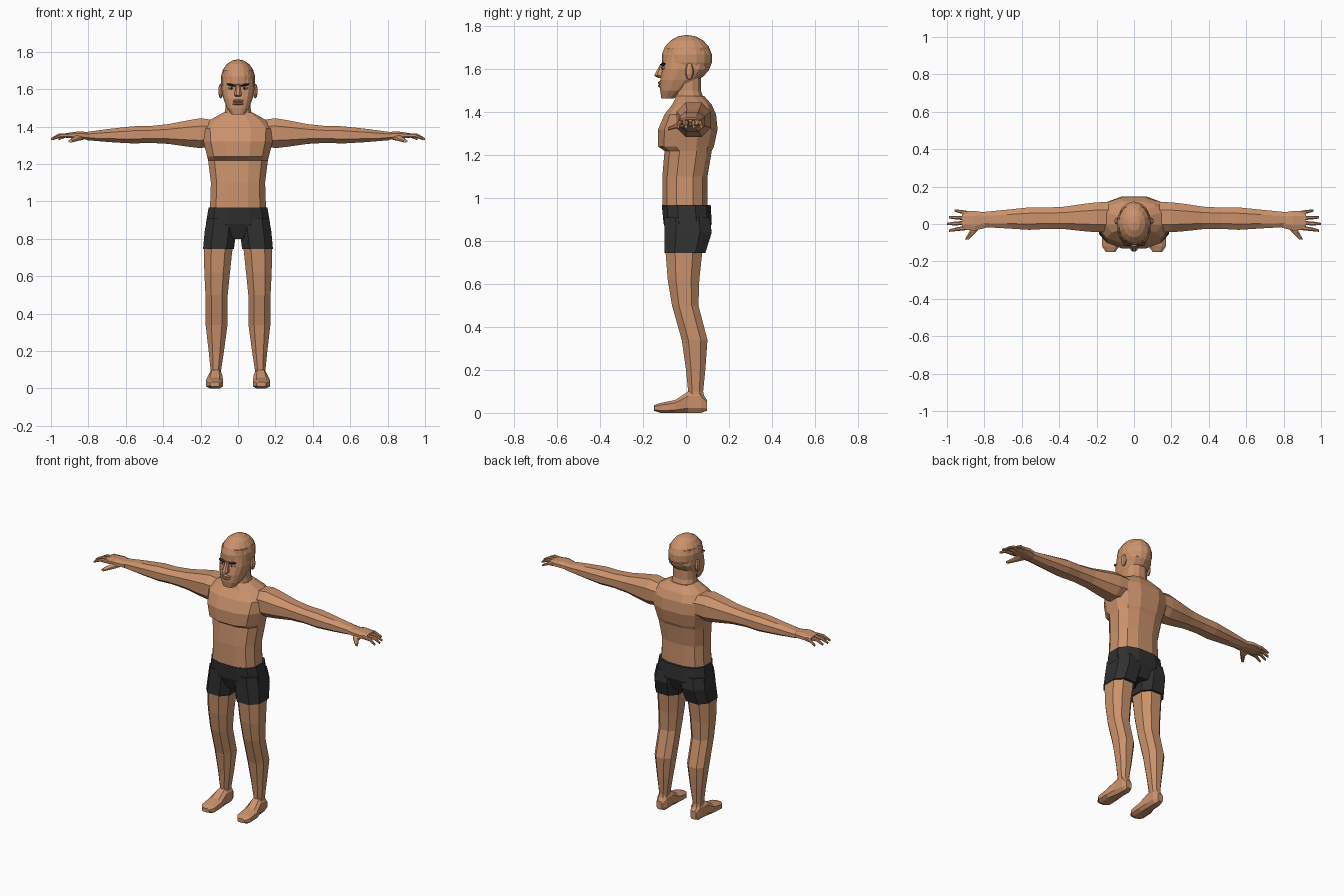
import bpy, bmesh, math
from mathutils import Euler, Matrix

cube = bpy.data.objects.get("Cube")
if cube:
    bpy.data.objects.remove(cube)


def material(name, red, green, blue):
    mat = bpy.data.materials.new(name)
    mat.use_nodes = True
    mat.diffuse_color = (red, green, blue, 1)
    shader = next(node for node in mat.node_tree.nodes if node.type == 'BSDF_PRINCIPLED')
    shader.inputs["Base Color"].default_value = mat.diffuse_color
    return mat


skin = material("skin", .6, .29, .15)
cloth = material("black cloth", .03, .03, .03)
dark = material("dark brown", .04, .02, .02)
white = material("eye white", .7, .7, .7)


def finish(name, bm, mat, mirror):
    """Turn a bmesh into a named object, copied to the other side if mirrored."""
    bmesh.ops.recalc_face_normals(bm, faces=bm.faces)
    mesh = bpy.data.meshes.new(name)
    bm.to_mesh(mesh)
    bm.free()
    mesh.materials.append(mat)
    obj = bpy.data.objects.new(name, mesh)
    bpy.context.collection.objects.link(obj)
    if mirror:
        obj.modifiers.new("Mirror", 'MIRROR')


def ellipsoid(name, centre, radii, mat=skin, segments=8, tilt=0, mirror=False):
    bm = bmesh.new()
    placing = Matrix.LocRotScale(centre, Euler((0, -tilt, 0)), radii)
    bmesh.ops.create_uvsphere(bm, u_segments=segments, v_segments=segments // 2 + 1,
                              radius=1, matrix=placing)
    finish(name, bm, mat, mirror)


def loft(name, axis, sections, mat=skin, sides=8, power=2.4, mirror=False):
    """Skin rounded sections (position, u low, u high, v low, v high) along an axis."""
    place = {'x': lambda t, u, v: (t, u, v),
             'y': lambda t, u, v: (u, t, v),
             'z': lambda t, u, v: (u, v, t)}[axis]

    def rounded(value):
        return math.copysign(abs(value) ** (2 / power), value)

    reach = rounded(math.cos(math.pi / sides))
    angles = [(step + .5) * math.tau / sides for step in range(sides)]
    outline = [(rounded(math.cos(a)) / reach, rounded(math.sin(a)) / reach) for a in angles]
    bm = bmesh.new()
    rings = []
    for t, u_low, u_high, v_low, v_high in sections:
        u_mid, u_radius = (u_low + u_high) / 2, (u_high - u_low) / 2
        v_mid, v_radius = (v_low + v_high) / 2, (v_high - v_low) / 2
        rings.append([bm.verts.new(place(t, u_mid + u_radius * u, v_mid + v_radius * v))
                      for u, v in outline])
    for low, high in zip(rings, rings[1:]):
        for here in range(sides):
            after = (here + 1) % sides
            bm.faces.new((low[here], low[after], high[after], high[here]))
    bm.faces.new(rings[0])
    bm.faces.new(rings[-1])
    finish(name, bm, mat, mirror)


def centred(*rows):
    """Sections symmetric in x, given as (height, half width, front, back)."""
    return [(height, -width, width, front, back) for height, width, front, back in rows]


# Torso with the chest shelf and sloping shoulders
loft("torso", 'z', centred(
    (.95, .15, -.11, .1), (1.1, .145, -.11, .1), (1.22, .16, -.1, .12),
    (1.24, .165, -.13, .13), (1.32, .185, -.13, .147), (1.39, .19, -.1, .14),
    (1.435, .15, -.065, .12), (1.475, .08, -.045, .085)), sides=12, power=2.6)
loft("neck", 'z', centred((1.44, .08, -.05, .09), (1.5, .067, -.05, .07),
                          (1.57, .067, -.05, .07)), sides=12)

# Head: round skull over a tapering jaw
ellipsoid("skull", (0, .004, 1.65), (.093, .118, .11), segments=16)
loft("jaw", 'z', centred(
    (1.465, .035, -.115, -.055), (1.5, .06, -.12, 0), (1.55, .078, -.12, .06),
    (1.6, .088, -.11, .1), (1.7, .08, -.095, .1)), sides=16, power=2.6)
loft("nose", 'z', centred(
    (1.56, .014, -.13, -.1), (1.57, .02, -.148, -.1), (1.625, .01, -.12, -.1)))
for name, height in (("lower_lip", 1.523), ("upper_lip", 1.537)):
    ellipsoid(name, (0, -.115, height), (.034, .016, .009))
ellipsoid("ear", (.092, .016, 1.59), (.014, .02, .04), mirror=True)
ellipsoid("eyebrow", (.036, -.106, 1.623), (.027, .013, .006), dark, tilt=.2, mirror=True)
ellipsoid("eye", (.036, -.1, 1.606), (.018, .013, .008), white, mirror=True)
ellipsoid("iris", (.034, -.107, 1.606), (.007, .008, .007), dark, mirror=True)

# Arms held out to the sides, drooping slightly along their length
loft("arm", 'x', [
    (x, .04 - .02 * x - depth, .04 - .02 * x + depth,
     1.37 - .025 * x - height, 1.37 - .025 * x + height)
    for x, depth, height in (
        (.11, .08, .065), (.2, .08, .08), (.27, .073, .07), (.37, .06, .053),
        (.47, .057, .045), (.56, .06, .046), (.68, .05, .036), (.81, .04, .022))],
    mirror=True)

# Hands: palm, four fanned fingers and a thumb
loft("palm", 'x', [
    (.79, -.02, .06, 1.33, 1.37), (.85, -.035, .07, 1.335, 1.375),
    (.92, -.03, .07, 1.34, 1.365)], mirror=True)
for index, name in enumerate(("index", "middle", "ring", "little")):
    root = .026 * index - .02
    tip = .036 * index - .036
    middle = (root + tip) / 2
    end = 1 - .01 * (index - 1) ** 2
    loft(name + "_finger", 'x', [
        (x, y - radius, y + radius, z - radius, z + radius)
        for x, y, z, radius in ((.89, root, 1.352, .012), (end - .04, middle, 1.352, .01),
                                (end, tip, 1.333, .006))], mirror=True)
loft("thumb", 'y', [
    (0, .81, .88, 1.33, 1.36), (-.04, .84, .88, 1.325, 1.35),
    (-.084, .885, .905, 1.315, 1.33)], mirror=True)

# Shorts
loft("shorts_hips", 'z', centred(
    (.8, .06, -.07, .085), (.88, .172, -.104, .12), (.968, .157, -.113, .115)),
    cloth, sides=12, power=2.6)
loft("shorts_leg", 'z', [
    (.745, .022, .187, -.1, .09), (.84, .01, .178, -.1, .12), (.91, .005, .166, -.1, .11)],
    cloth, power=2.6, mirror=True)

# Legs and feet
loft("leg", 'z', [
    (.05, .09, .15, .015, .09), (.1, .09, .147, .01, .08), (.2, .075, .157, 0, .09),
    (.34, .056, .173, -.02, .1), (.5, .055, .174, -.065, .058),
    (.62, .043, .18, -.085, .062), (.77, .027, .183, -.097, .078)], mirror=True)
loft("foot", 'y', [
    (-.15, .1, .15, .01, .035), (-.12, .08, .17, 0, .046), (-.05, .08, .17, 0, .06),
    (.01, .085, .155, 0, .1), (.07, .085, .15, 0, .1), (.098, .1, .14, .01, .06)],
    power=3, mirror=True)
